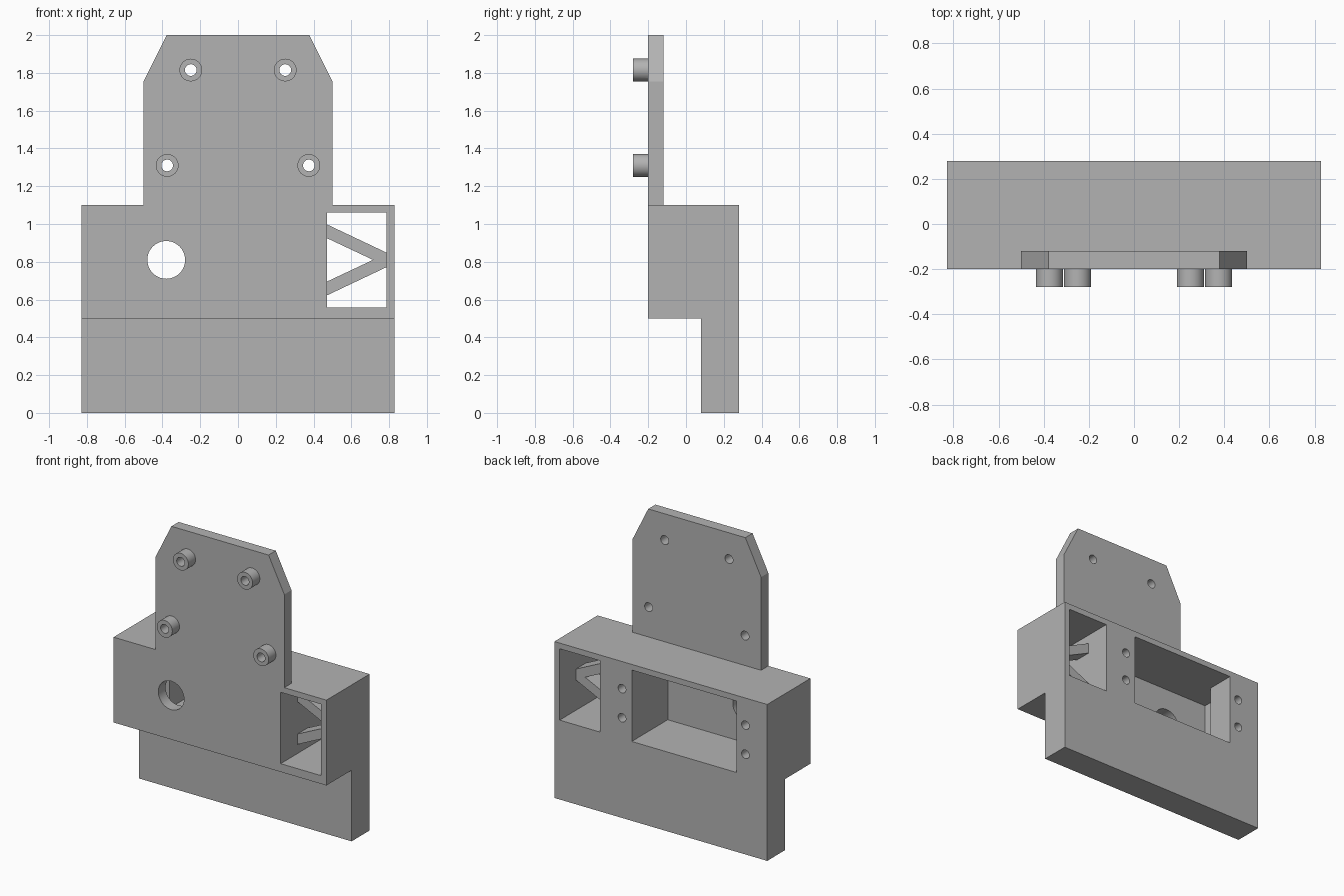
import bpy, bmesh, math
from mathutils import Matrix

cube = bpy.data.objects.get("Cube")
if cube:
    bpy.data.objects.remove(cube, do_unlink=True)

grey = bpy.data.materials.new("plain grey")
grey.use_nodes = True
grey.diffuse_color = (0.45, 0.45, 0.45, 1)
grey.node_tree.nodes["Principled BSDF"].inputs["Base Color"].default_value = (0.45, 0.45, 0.45, 1)


def finish(name, bm):
    bmesh.ops.recalc_face_normals(bm, faces=bm.faces)
    mesh = bpy.data.meshes.new(name)
    bm.to_mesh(mesh)
    bm.free()
    mesh.materials.append(grey)
    ob = bpy.data.objects.new(name, mesh)
    bpy.context.collection.objects.link(ob)
    return ob


def slab(name, outline, y0, y1):
    """Extrude an (x, z) outline from y0 to y1."""
    bm = bmesh.new()
    face = bm.faces.new([bm.verts.new((x, y0, z)) for x, z in outline])
    ext = bmesh.ops.extrude_face_region(bm, geom=[face])
    moved = [v for v in ext["geom"] if isinstance(v, bmesh.types.BMVert)]
    bmesh.ops.translate(bm, verts=moved, vec=(0, y1 - y0, 0))
    return finish(name, bm)


def box(name, x0, x1, y0, y1, z0, z1):
    return slab(name, [(x0, z0), (x1, z0), (x1, z1), (x0, z1)], y0, y1)


def rod(name, x, z, r, y0, y1, sides=32):
    bm = bmesh.new()
    turn = Matrix.Translation((x, (y0 + y1) / 2, z)) @ Matrix.Rotation(math.pi / 2, 4, "X")
    bmesh.ops.create_cone(bm, cap_ends=True, segments=sides, radius1=r, radius2=r,
                          depth=y1 - y0, matrix=turn)
    return finish(name, bm)


def combine(target, tool, operation):
    """Apply a boolean and discard the tool."""
    tool.hide_render = True
    mod = target.modifiers.new("combine", "BOOLEAN")
    mod.operation, mod.solver, mod.object = operation, "EXACT", tool
    bpy.context.view_layer.update()
    graph = bpy.context.evaluated_depsgraph_get()
    mesh = bpy.data.meshes.new_from_object(target.evaluated_get(graph))
    target.modifiers.clear()
    target.data = mesh
    bpy.data.objects.remove(tool, do_unlink=True)


W = 0.828                       # half width
FRONT, INNER, STEP, BACK = -0.2, -0.12, 0.08, 0.28
FLOOR, CEIL = 0.558, 1.06       # pocket heights

# Housing: upper block, lower back plate and chamfered mounting plate
housing = box("housing", -W, W, FRONT, BACK, 0, 1.1)
combine(housing, box("step_cut", -1, 1, -1, STEP, -1, 0.5), "DIFFERENCE")
plate = [(-0.5, 0.8), (0.5, 0.8), (0.5, 1.755), (0.378, 2), (-0.378, 2), (-0.5, 1.755)]
combine(housing, slab("mounting_plate", plate, FRONT, INNER), "UNION")

# Rear pocket with a wider recess behind the back wall, and the side window
combine(housing, box("recess_cut", -0.71, 0.226, INNER, STEP, FLOOR, CEIL), "DIFFERENCE")
combine(housing, box("pocket_cut", -0.588, 0.226, 0, 0.5, FLOOR, CEIL), "DIFFERENCE")
combine(housing, box("window_cut", 0.472, 0.787, -0.5, 0.5, FLOOR, CEIL), "DIFFERENCE")

# Round front hole and rear screw holes
combine(housing, rod("front_hole_cut", -0.38, 0.81, 0.1, -0.5, 0, 48), "DIFFERENCE")
for x in (-0.658, 0.302):
    for z in (0.704, 0.909):
        combine(housing, rod("screw_hole_cut", x, z, 0.03, STEP, 0.5), "DIFFERENCE")

# Hollow standoffs, bored through the mounting plate
for x, z in ((0.25, 1.815), (0.375, 1.31)):
    for side in (-1, 1):
        combine(housing, rod("standoff", side * x, z, 0.06, -0.28, -0.16), "UNION")
        combine(housing, rod("bore_cut", side * x, z, 0.031, -0.5, 0), "DIFFERENCE")

# V-shaped brace inside the window
brace = [(0.46, 1.003), (0.46, 0.93), (0.715, 0.81), (0.46, 0.69),
         (0.46, 0.617), (0.80, 0.778), (0.80, 0.842)]
combine(housing, slab("brace", brace, -0.015, 0.1), "UNION")

# Smooth round walls, keep edges sharp
bpy.ops.object.select_all(action="DESELECT")
housing.select_set(True)
bpy.context.view_layer.objects.active = housing
bpy.ops.object.shade_smooth_by_angle(angle=math.radians(25))
